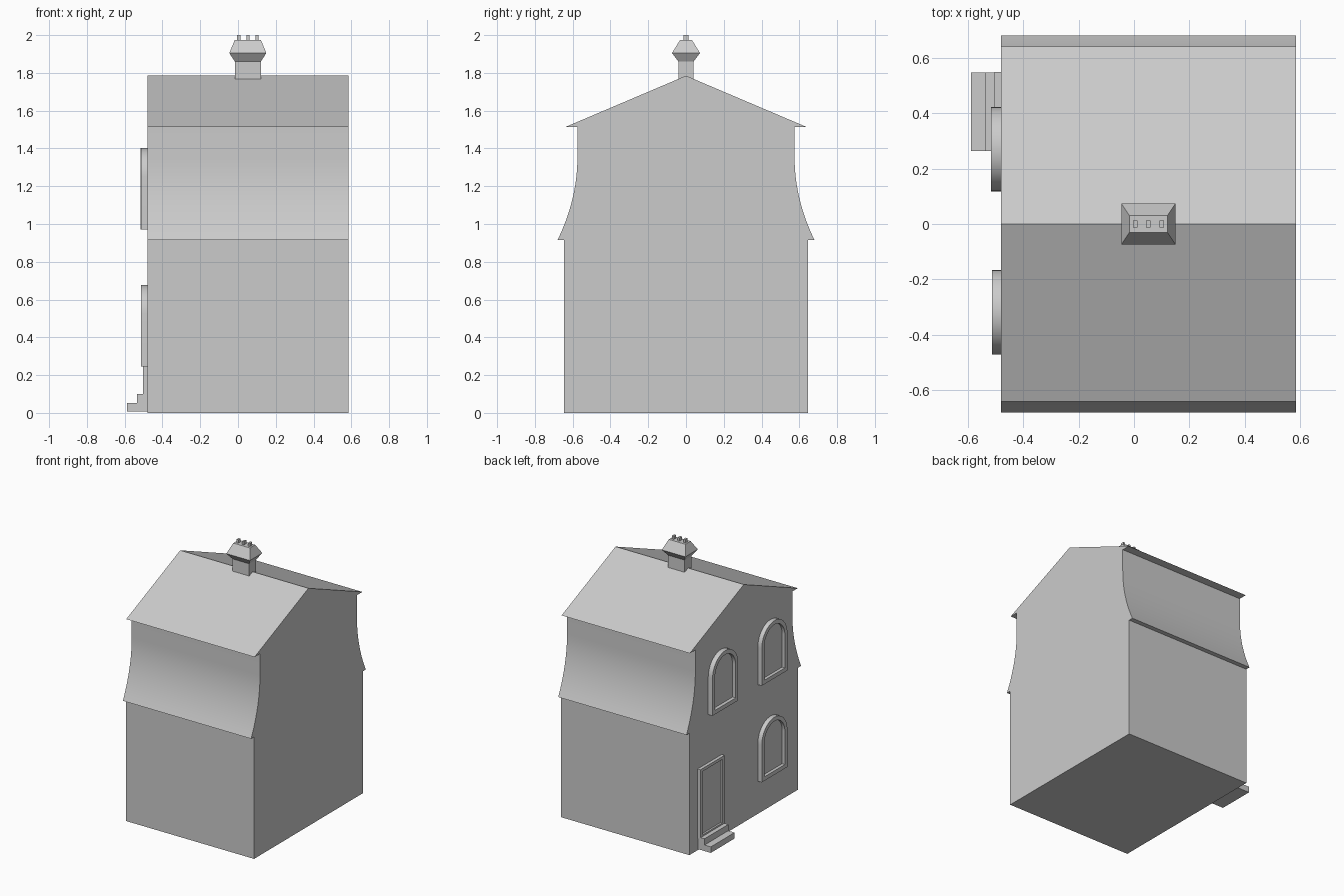
import bpy, bmesh, math

if "Cube" in bpy.data.objects:
    bpy.data.objects.remove(bpy.data.objects["Cube"])


def finish(name, bm, smooth=False):
    bmesh.ops.recalc_face_normals(bm, faces=bm.faces)
    mesh = bpy.data.meshes.new(name)
    bm.to_mesh(mesh)
    bm.free()
    ob = bpy.data.objects.new(name, mesh)
    bpy.context.collection.objects.link(ob)
    if smooth:
        bpy.ops.object.select_all(action='DESELECT')
        ob.select_set(True)
        bpy.context.view_layer.objects.active = ob
        bpy.ops.object.shade_smooth_by_angle(angle=math.radians(30))
    return ob


def loft(name, loops, smooth=False):
    """Skin a stack of equally long closed loops and cap both ends."""
    bm = bmesh.new()
    rings = [[bm.verts.new(p) for p in loop] for loop in loops]
    n = len(rings[0])
    for a, b in zip(rings, rings[1:]):
        for i in range(n):
            j = (i + 1) % n
            bm.faces.new((a[i], a[j], b[j], b[i]))
    bm.faces.new(rings[0][::-1])
    bm.faces.new(rings[-1])
    return finish(name, bm, smooth)


def at_x(outline, x):
    return [(x, y, z) for y, z in outline]


def rect_xy(cx, hx, hy, z):
    return [(cx + sx * hx, sy * hy, z) for sx, sy in ((-1, -1), (1, -1), (1, 1), (-1, 1))]


def box(name, x0, x1, y0, y1, z0, z1):
    o = [(y0, z0), (y1, z0), (y1, z1), (y0, z1)]
    return loft(name, [at_x(o, x0), at_x(o, x1)])


LEFT, RIGHT = -0.48, 0.585

# House: gable profile with flared, curved upper walls, extruded along x
half = [(0.645, 0), (0.645, 0.915)]
for i in range(13):
    t = 1 - i / 12
    half.append((0.575 + 0.105 * t * t, 0.915 + 0.435 * (1 - t)))
half += [(0.575, 1.513), (0.64, 1.513)]
profile = half + [(0, 1.785)] + [(-y, z) for y, z in reversed(half)]
loft("house_body", [at_x(profile, LEFT), at_x(profile, RIGHT)], True)

# Chimney with flared cap and three pots
CX = 0.052
loft("chimney", [rect_xy(CX, hx, hy, z) for hx, hy, z in (
    (0.069, 0.04, 1.76), (0.069, 0.04, 1.86), (0.098, 0.074, 1.905), (0.069, 0.031, 1.975))])
for i in (-1, 0, 1):
    x = CX + i * 0.048
    box(f"chimney_pot_{i + 2}", x - 0.008, x + 0.008, -0.013, 0.013, 1.97, 2.0)


def arch(yc, z0, r, height, inset=0.0):
    rr, spring = r - inset, z0 + height - r
    pts = [(yc - rr, z0 + inset), (yc + rr, z0 + inset)]
    return pts + [(yc + rr * math.cos(a), spring + rr * math.sin(a))
                  for a in (math.pi * k / 20 for k in range(21))]


def frame(name, outer, inner, x_front, x_panel):
    """Raised frame around a recessed panel on the left wall."""
    return loft(name, [at_x(outer, LEFT + 0.01), at_x(outer, x_front),
                       at_x(inner, x_front), at_x(inner, x_panel)], True)


# Arched windows
for name, yc, z0, xf in (("window_upper_a", 0.27, 0.97, -0.516),
                         ("window_upper_b", -0.318, 0.97, -0.513),
                         ("window_lower", -0.318, 0.245, -0.513)):
    frame(name, arch(yc, z0, 0.152, 0.432), arch(yc, z0, 0.152, 0.432, 0.03), xf, -0.49)

# Door
def door_rect(i):
    return [(0.262 + i, 0.09 + i), (0.549 - i, 0.09 + i), (0.549 - i, 0.61 - i), (0.262 + i, 0.61 - i)]


frame("door", door_rect(0), door_rect(0.022), -0.504, -0.49)

# Door steps
box("step_lower", -0.588, LEFT + 0.01, 0.264, 0.546, 0.008, 0.053)
box("step_upper", -0.536, LEFT + 0.01, 0.264, 0.546, 0.053, 0.1)
